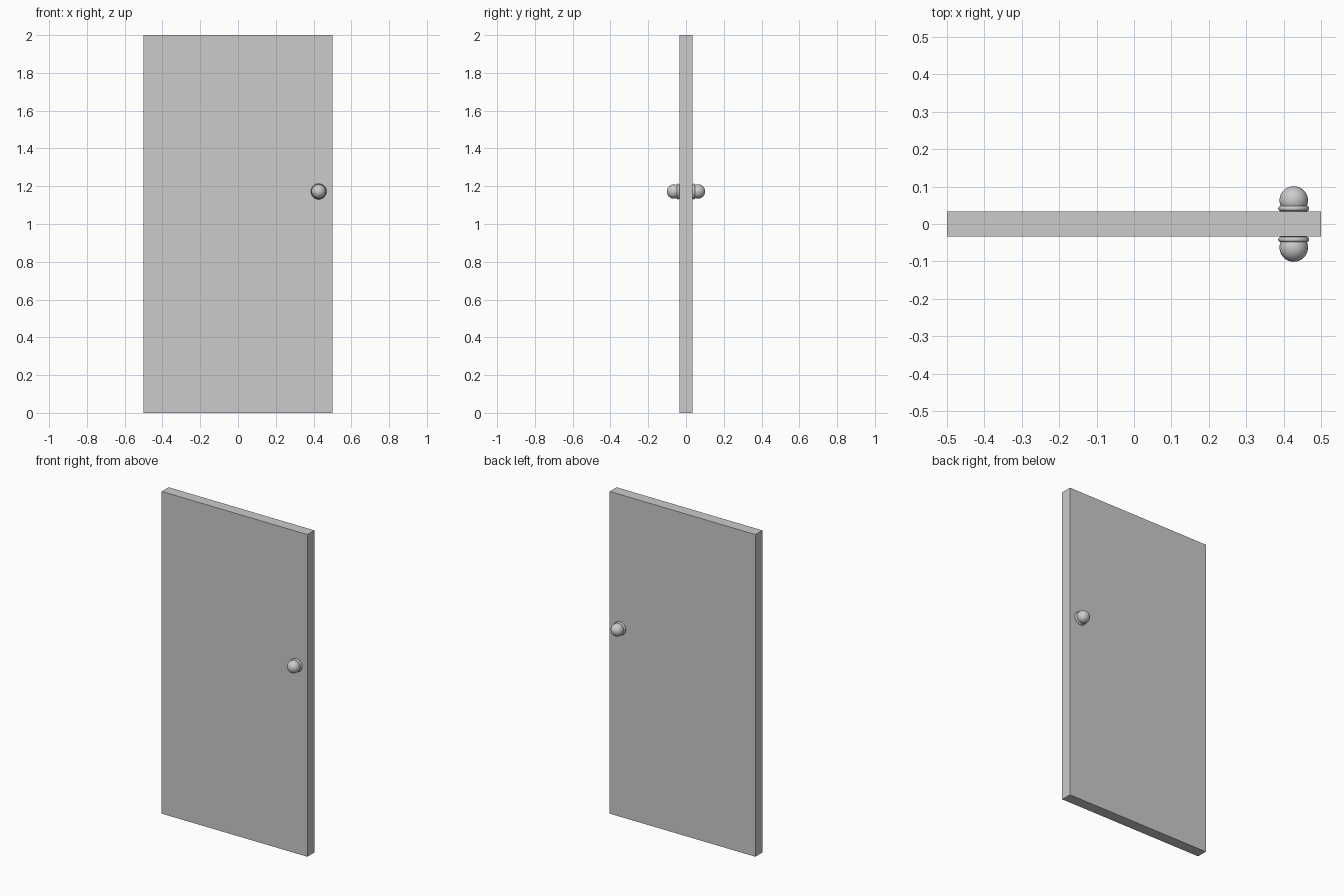
import bpy, bmesh
from math import sin, cos, pi, radians

if "Cube" in bpy.data.objects:
    bpy.data.objects.remove(bpy.data.objects["Cube"])

HALF_T = 0.034            # half thickness of the door
KNOB_X, KNOB_Z = 0.427, 1.172


def finish(name, bm):
    bmesh.ops.recalc_face_normals(bm, faces=bm.faces)
    me = bpy.data.meshes.new(name)
    bm.to_mesh(me)
    bm.free()
    ob = bpy.data.objects.new(name, me)
    bpy.context.collection.objects.link(ob)
    return ob


def lathe(name, profile, side, steps=48):
    """Spin a (radius, distance from door centre) profile around the knob axis."""
    bm = bmesh.new()
    vs = [bm.verts.new((r, side * d, 0)) for r, d in profile]
    es = [bm.edges.new(p) for p in zip(vs, vs[1:])]
    bmesh.ops.spin(bm, geom=vs + es, cent=(0, 0, 0), axis=(0, 1, 0),
                   angle=2 * pi, steps=steps)
    bmesh.ops.remove_doubles(bm, verts=bm.verts, dist=1e-5)
    ob = finish(name, bm)
    ob.location = (KNOB_X, 0, KNOB_Z)
    bpy.ops.object.select_all(action='DESELECT')
    ob.select_set(True)
    bpy.context.view_layer.objects.active = ob
    bpy.ops.object.shade_smooth_by_angle(angle=radians(40))
    return ob


# Door slab
bm = bmesh.new()
bmesh.ops.create_cube(bm, size=1)
bmesh.ops.scale(bm, vec=(1, 2 * HALF_T, 2), verts=bm.verts)
door = finish("door_panel", bm)
door.location.z = 1

# Rounded backplate profile, set against the door face
mid, bead = 0.0415, 0.007
plate = [(0, HALF_T), (0.035, HALF_T)]
plate += [(0.0345 + bead * cos(a), mid + bead * sin(a))
          for a in (-pi / 2 + pi * i / 10 for i in range(11))]
plate += [(0, mid + bead)]

# Ball knob profile
R, centre = 0.038, 0.063
ball = [(R * sin(pi * i / 20), centre - R * cos(pi * i / 20)) for i in range(21)]

# One set on each face
for label, side in (("front", -1), ("back", 1)):
    lathe(label + "_backplate", plate, side)
    lathe(label + "_knob", ball, side)
